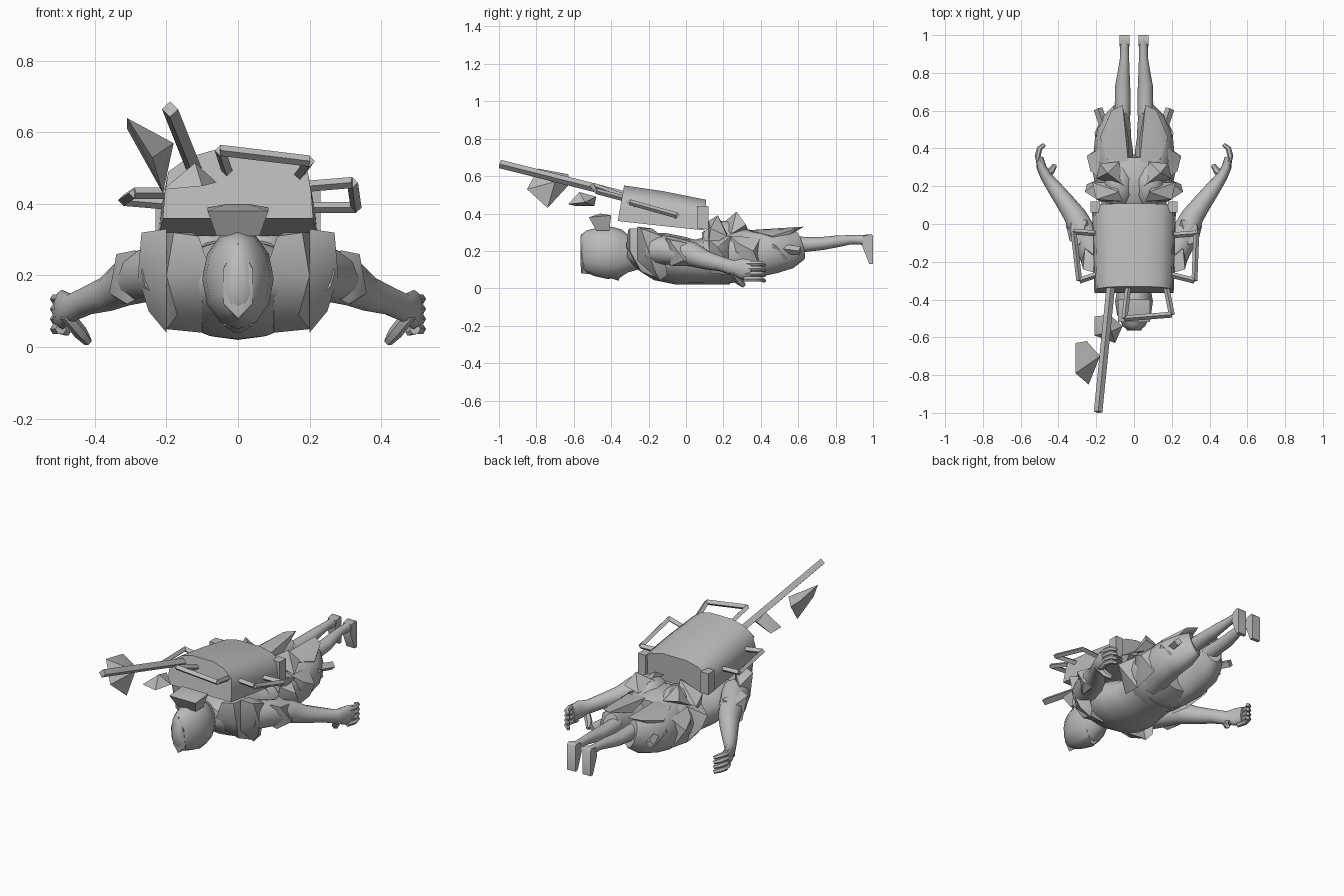
import bpy, bmesh, math
from mathutils import Vector

old = bpy.data.objects.get("Cube")
if old:
    bpy.data.objects.remove(old, do_unlink=True)

grey = bpy.data.materials.new("plain grey")
grey.use_nodes = True
colour = (0.5, 0.5, 0.5, 1)
grey.diffuse_color = colour
grey.node_tree.nodes["Principled BSDF"].inputs["Base Color"].default_value = colour
UNIT = 0.01  # coordinates below are in hundredths


def finish(name, bm, angle):
    bmesh.ops.recalc_face_normals(bm, faces=bm.faces)
    mesh = bpy.data.meshes.new(name)
    bm.to_mesh(mesh)
    bm.free()
    mesh.materials.append(grey)
    obj = bpy.data.objects.new(name, mesh)
    bpy.context.collection.objects.link(obj)
    bpy.ops.object.select_all(action="DESELECT")
    bpy.context.view_layer.objects.active = obj
    obj.select_set(True)
    bpy.ops.object.shade_smooth_by_angle(angle=math.radians(angle))
    return obj


def loft(name, sections, sides=12, side=1, angle=50):
    """Elliptical rings (x, y, z, half width, half height) joined along a path."""
    bm = bmesh.new()
    path = [Vector((s[0] * side, s[1], s[2])) * UNIT for s in sections]
    rings = []
    for i, (point, s) in enumerate(zip(path, sections)):
        along = (path[min(i + 1, len(path) - 1)] - path[max(i - 1, 0)]).normalized()
        across = along.cross(Vector((0, 0, 1))).normalized()
        above = across.cross(along)
        ring = []
        for k in range(sides):
            a = math.tau * k / sides
            offset = across * math.cos(a) * s[3] + above * math.sin(a) * s[4]
            ring.append(bm.verts.new(point + offset * UNIT))
        rings.append(ring)
    for a, b in zip(rings, rings[1:]):
        for k in range(sides):
            n = (k + 1) % sides
            bm.faces.new((a[k], a[n], b[n], b[k]))
    bm.faces.new(rings[0])
    bm.faces.new(rings[-1])
    return finish(name, bm, angle)


def hull(name, points, side=1, angle=40):
    """Faceted solid wrapped round a few corner points."""
    bm = bmesh.new()
    for x, y, z in points:
        bm.verts.new(Vector((x * side, y, z)) * UNIT)
    bmesh.ops.convex_hull(bm, input=bm.verts)
    loose = [v for v in bm.verts if not v.link_faces]
    bmesh.ops.delete(bm, geom=loose, context="VERTS")
    return finish(name, bm, angle)


def bar(name, start, end, size):
    radius = size * math.sqrt(0.5)
    return loft(name, [(*start, radius, radius), (*end, radius, radius)], sides=4, angle=20)


def frame(name, corners, size=2.2):
    for i, (a, b) in enumerate(zip(corners, corners[1:])):
        bar(f"{name}_bar_{i}", a, b, size)


# Head, lying face down with the crown forward
loft("head", [(0, -56.5, 20, 3, 8), (0, -54, 20, 6, 11), (0, -48, 19.5, 9, 13),
              (0, -41, 19, 10, 14), (0, -35, 18.5, 9, 13), (0, -31, 18.5, 7, 10),
              (0, -24, 18.5, 6, 8)])
hull("hair_crest", [(0, -56, 29), (-4, -56.5, 22), (4, -56.5, 22), (0, -56, 8),
                    (4, -55, 12), (-4, -55, 12), (0, -46, 31), (0, -45, 7)], angle=60)
hull("chin", [(x * s, y, z) for s in (-1, 1) for x, y, z in
              ((4, -42, 6), (1, -36, 4), (6, -34, 10))], angle=60)
hull("topknot", [(x * s, y, z) for s in (-1, 1) for x, y, z in
                 ((6, -48, 31), (6, -41, 31), (8.5, -52, 38), (8.5, -40, 39), (3, -46, 40))])

# Torso, rising to the neck, and hips
loft("torso", [(0, -31, 21, 10, 6), (0, -24, 20, 18, 10), (0, -14, 17, 22, 13),
               (0, -4, 15, 21, 13), (0, 5, 14, 18, 12), (0, 13, 15, 17, 13),
               (0, 22, 16, 18, 14)], sides=16)
loft("hips", [(0, 10, 17, 15, 13), (0, 18, 18, 20, 16), (0, 28, 18.5, 22, 15),
              (0, 36, 19, 19, 12)], sides=16)

# Backpack, rounded on top, wider behind and tilted up towards the head
profile = [(21, 0), (20.5, 7), (19.5, 13), (14, 17), (7, 19)]
ends = ((-36.5, 36, 0.18, 1, 1), (-14, 33.5, 0.1, 1.03, 0.97), (10, 31, 0.04, 1.06, 0.86))
hull("backpack", [(x * s * wide, y + z * lean, base + z * tall)
                  for y, base, lean, wide, tall in ends for x, z in profile for s in (-1, 1)],
     angle=45)
frame("top_handle", [(-3, -33, 49), (-5, -50, 55), (20, -48, 52), (17, -33, 48)])
frame("left_handle", [(20, -6, 39), (33, -5, 39), (32, -30, 46), (20, -27, 45)])
frame("right_handle", [(-20, -5, 40), (-32, -4, 41), (-29, -30, 43), (-20, -27, 43)])

# Pole with two loose shards beside it
bar("pole", (-19, -99.5, 66.5), (-12, -30, 49), 3.2)
hull("large_shard", [(-31, -79, 64), (-31, -63, 61), (-25, -62, 56),
                     (-18, -70, 57), (-24, -85, 53), (-21, -74, 43)])
hull("small_shard", [(-21, -49, 44), (-13, -48, 49), (-6, -54, 46),
                     (-12, -57, 51.5), (-10, -63, 45), (-21, -59, 44)])

for label, s in (("left", 1), ("right", -1)):
    # Collar and strap slanting back round each shoulder
    hull(label + "_collar", [(11, -31, 31), (18, -30, 32), (8, -32, 22), (10, -27, 13),
                             (17, -24, 9), (20, -30, 20), (13, -22, 32), (20, -20, 32),
                             (20, -14, 5), (10, -14, 4)], s)
    hull(label + "_strap", [(20, -26, 33), (27, -24, 32), (28, -20, 20), (25, -17, 10),
                            (20, -14, 4), (20, -26, 15), (20, -18, 32), (26, -13, 28),
                            (22, -10, 7)], s)
    hull(label + "_pack_corner", [(x, y, z) for x in (18, 23) for y, z in
                                  ((6, 32), (12, 31.5), (12, 44), (6, 44))], s)

    # Arm swept back, with a torn sleeve cuff and a curled hand
    hull(label + "_sleeve_cuff", [(29, -11, 27), (34, -9, 26), (36, -1, 15), (31, -8, 12),
                                  (25, 2, 26), (33, 2, 24), (32, 3, 12), (20, -12, 18)], s)
    loft(label + "_arm", [(20, -18, 21, 8, 8), (26, -7, 20, 7.5, 7.5), (31, 4, 18, 6, 6.5),
                          (36, 11, 15, 5, 5), (42, 19, 13, 4, 4), (46.5, 25, 11, 3, 4),
                          (49, 30, 10.5, 2.6, 5.5), (50, 35, 10, 2, 5)], side=s)
    for i in range(4):
        z = 5 + 2.8 * i
        loft(f"{label}_finger_{i}", [(49.5, 31, z, 1.6, 1.5), (51, 36, z, 1.6, 1.5),
                                     (50, 40, z, 1.5, 1.4), (47.5, 42, z - 1, 1, 1)],
             sides=6, side=s)
    loft(label + "_thumb", [(48, 25, 9, 2, 2), (44, 28, 4, 2, 2), (42, 31, 1.5, 1.3, 1.3)],
         sides=6, side=s)

    # Buttock, baggy trouser leg, bare calf and pointed foot
    loft(label + "_buttock", [(7, 11, 25, 5, 5), (8, 16, 27, 8, 9), (8, 23, 27, 8, 9),
                              (9, 31, 25, 6, 6)], side=s)
    loft(label + "_trouser_leg", [(9, 27, 18, 9, 14), (11, 38, 18.5, 10.5, 12.5),
                                  (11, 47, 19.5, 9.5, 11.5), (9, 55, 21, 7.5, 10.5),
                                  (6.8, 61, 23, 4.5, 8)], side=s)
    loft(label + "_calf", [(6, 57, 23, 4, 5), (6, 64, 23.5, 4.2, 4), (6, 73, 24, 4, 3.5),
                           (5.5, 80, 25, 3.2, 3.2), (5, 88, 26, 2.4, 2.5),
                           (5, 93, 26, 2.3, 2.5), (5, 98, 25.5, 2.7, 3.3)], side=s)
    hull(label + "_foot", [(x, y, z) for x in (2.3, 7.7) for y, z in
                           ((95, 28), (99, 29), (100, 28), (100, 13), (98, 13), (94, 23))],
         s, 60)

    # Ragged skirt flaps and sash ends
    hull(label + "_waist_flap", [(6, 12, 36), (20, 13, 32), (8, 17, 39), (22, 22, 28),
                                 (10, 22, 30), (18, 12, 22)], s)
    hull(label + "_bow_flap", [(5, 20, 35), (14, 27, 41), (18, 32, 34), (20, 24, 29),
                               (8, 33, 32)], s)
    hull(label + "_hip_flap", [(18, 12, 26), (26, 17, 22), (25, 21, 16), (18, 24, 7),
                               (17, 24, 28), (17, 13, 8)], s)
    hull(label + "_side_flap", [(18, 24, 28), (23, 28, 24), (25, 36, 20), (19, 40, 10),
                                (18, 40, 27), (18, 24, 7)], s)
    hull(label + "_rear_flap", [(3, 32, 31), (14, 34, 31), (18, 46, 28), (12, 60, 32),
                                (6, 63, 33), (3, 46, 27), (16, 48, 24)], s)
    hull(label + "_lower_flap", [(16, 42, 26), (21, 48, 23), (18, 54, 16), (14, 52, 12),
                                 (16, 40, 11)], s)
    bar(label + "_sash_end", (14 * s, 46, 22), (19 * s, 61, 20), 3.4)
